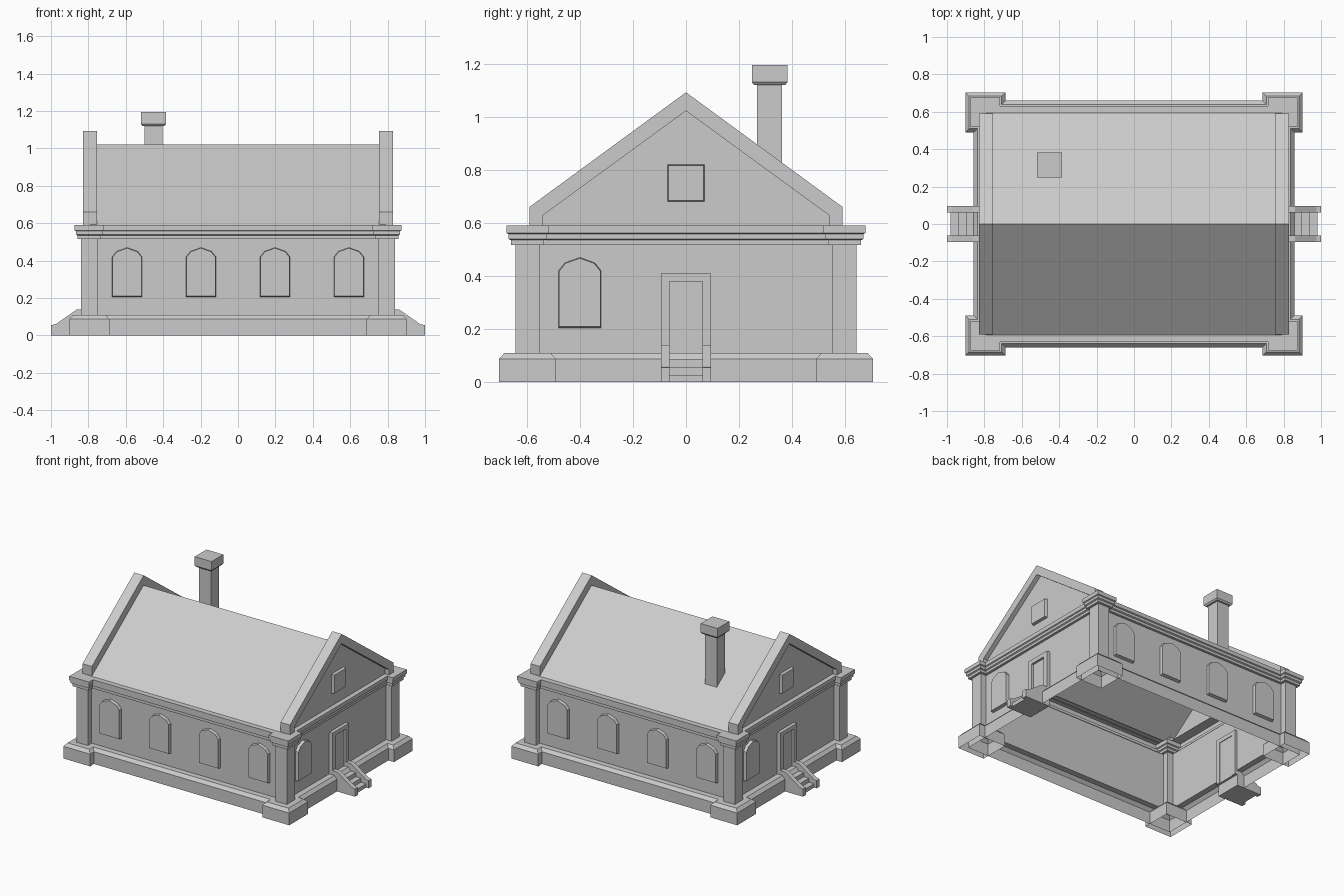
import bpy
from math import pi
from mathutils import Matrix, Vector

if "Cube" in bpy.data.objects:
    bpy.data.objects.remove(bpy.data.objects["Cube"])

stone = bpy.data.materials.new("pale grey stone")
stone.use_nodes = True
GREY = (0.6, 0.6, 0.6, 1)
stone.diffuse_color = GREY
stone.node_tree.nodes["Principled BSDF"].inputs["Base Color"].default_value = GREY

HX, HY = 0.795, 0.597  # wall planes
HALF_TURN = Matrix.Rotation(pi, 4, "Z")
QUARTER = Matrix.Rotation(pi / 2, 4, "Z")


def build(name, verts, faces, turn=Matrix()):
    mesh = bpy.data.meshes.new(name)
    mesh.from_pydata([turn @ Vector(v) for v in verts], [], faces)
    mesh.materials.append(stone)
    obj = bpy.data.objects.new(name, mesh)
    bpy.context.collection.objects.link(obj)
    return obj


def stack(name, cx, cy, hx, hy, profile, top=True):
    """Rectangular rings, each grown by an offset, joined from bottom to top."""
    verts, faces = [], []
    for off, z in profile:
        for sx, sy in ((-1, -1), (1, -1), (1, 1), (-1, 1)):
            verts.append((cx + sx * (hx + off), cy + sy * (hy + off), z))
    for r in range(0, len(verts) - 4, 4):
        for i in range(4):
            j = (i + 1) % 4
            faces.append((r + i, r + j, r + 4 + j, r + 4 + i))
    if top:
        n = len(verts)
        faces.append((n - 4, n - 3, n - 2, n - 1))
    return build(name, verts, faces)


def prism(name, outline, x0, x1, turn=Matrix(), inset=1.0):
    """A (y, z) outline pushed from x0 to x1, optionally shrunk at x1."""
    n = len(outline)
    my = sum(p[0] for p in outline) / n
    mz = sum(p[1] for p in outline) / n
    verts = [(x0, y, z) for y, z in outline]
    verts += [(x1, my + (y - my) * inset, mz + (z - mz) * inset) for y, z in outline]
    faces = [(i, (i + 1) % n, n + (i + 1) % n, n + i) for i in range(n)]
    faces += [tuple(reversed(range(n))), tuple(range(n, 2 * n))]
    return build(name, verts, faces, turn)


def strip(name, outer, inner, x0, x1, turn):
    """An open frame between two (y, z) lines of equal length."""
    n = len(outer)
    for i in range(n - 1):
        quad = [outer[i], outer[i + 1], inner[i + 1], inner[i]]
        prism(f"{name}_{i + 1}", quad, x0, x1, turn)


def rect(y0, y1, z0, z1):
    return [(y0, z0), (y1, z0), (y1, z1), (y0, z1)]


def arch(cy):
    w, z0 = 0.08, 0.205
    return [(cy - w, z0), (cy + w, z0), (cy + w, 0.42), (cy + w * 0.7, 0.45),
            (cy, 0.47), (cy - w * 0.7, 0.45), (cy - w, 0.42)]


# Walls and corner piers share one plinth and cornice moulding
moulding = [(0.062, 0), (0.062, 0.088), (0.042, 0.11), (0, 0.11), (0, 0.517),
            (0.018, 0.517), (0.018, 0.535), (0.027, 0.54), (0.027, 0.558),
            (0.034, 0.562), (0.034, 0.59)]
stack("walls", 0, 0, HX, HY, moulding + [(-0.04, 0.59)], top=False)
for sx in (-1, 1):
    for sy in (-1, 1):
        stack("corner_pier", sx * HX, sy * HY, 0.045, 0.045, moulding)

# Roof slopes
roof_x = 0.79
for s in (-1, 1):
    build("roof_slope", [(-roof_x, s * HY, 0.587), (roof_x, s * HY, 0.587),
                         (roof_x, 0, 1.02), (-roof_x, 0, 1.02)], [(0, 1, 2, 3)])

# Chimney and its cap
stack("chimney", -0.452, 0.315, 0.047, 0.047, [(0, 0.74), (0, 1.125)])
stack("chimney_cap", -0.452, 0.315, 0.047, 0.047,
      [(0, 1.12), (0.012, 1.12), (0.02, 1.13), (0.02, 1.195)])

# Parts repeated at both ends and on both long sides
for turn in (Matrix(), HALF_TURN):
    # Gable parapet with recessed pediment
    outer = [(-0.59, 0.59), (-0.59, 0.66), (0, 1.092), (0.59, 0.66), (0.59, 0.59)]
    inner = [(-0.54, 0.59), (-0.54, 0.628), (0, 1.022), (0.54, 0.628), (0.54, 0.59)]
    strip("gable_parapet", outer, inner, 0.753, 0.828, turn)
    build("pediment", [(HX, y, z) for y, z in inner], [range(5)], turn)
    prism("attic_window", rect(-0.07, 0.07, 0.68, 0.82), HX, HX + 0.02, turn, 0.94)

    # Windows
    prism("end_window", arch(-0.4), HX, HX + 0.022, turn, 0.97)
    for cx in (-0.593, -0.198, 0.198, 0.593):
        prism("side_window", arch(cx), HY, HY + 0.022, turn @ QUARTER, 0.97)

    # Door and frame
    strip("door_frame", [(-0.095, 0.08), (-0.095, 0.41), (0.095, 0.41), (0.095, 0.08)],
          [(-0.062, 0.08), (-0.062, 0.38), (0.062, 0.38), (0.062, 0.08)],
          HX - 0.015, HX + 0.025, turn)
    prism("door", rect(-0.062, 0.062, 0.08, 0.38), HX - 0.01, HX + 0.008, turn)

    # Steps between sloping cheek walls
    for x, z0, z1 in ((0.98, 0, 0.028), (0.938, 0.028, 0.057), (0.897, 0.057, 0.087)):
        prism("step", rect(-0.062, 0.062, z0, z1), 0.8, x, turn)
    cheek = [(0.8, 0), (1, 0), (1, 0.055), (0.975, 0.06), (0.86, 0.14), (0.8, 0.14)]
    for y0 in (-0.095, 0.062):
        y1 = y0 + 0.033
        verts = [(x, y, z) for y in (y0, y1) for x, z in cheek]
        sides = [(i, (i + 1) % 6, 6 + (i + 1) % 6, 6 + i) for i in range(6)]
        build("stair_cheek", verts, sides + [range(6), range(11, 5, -1)], turn)
